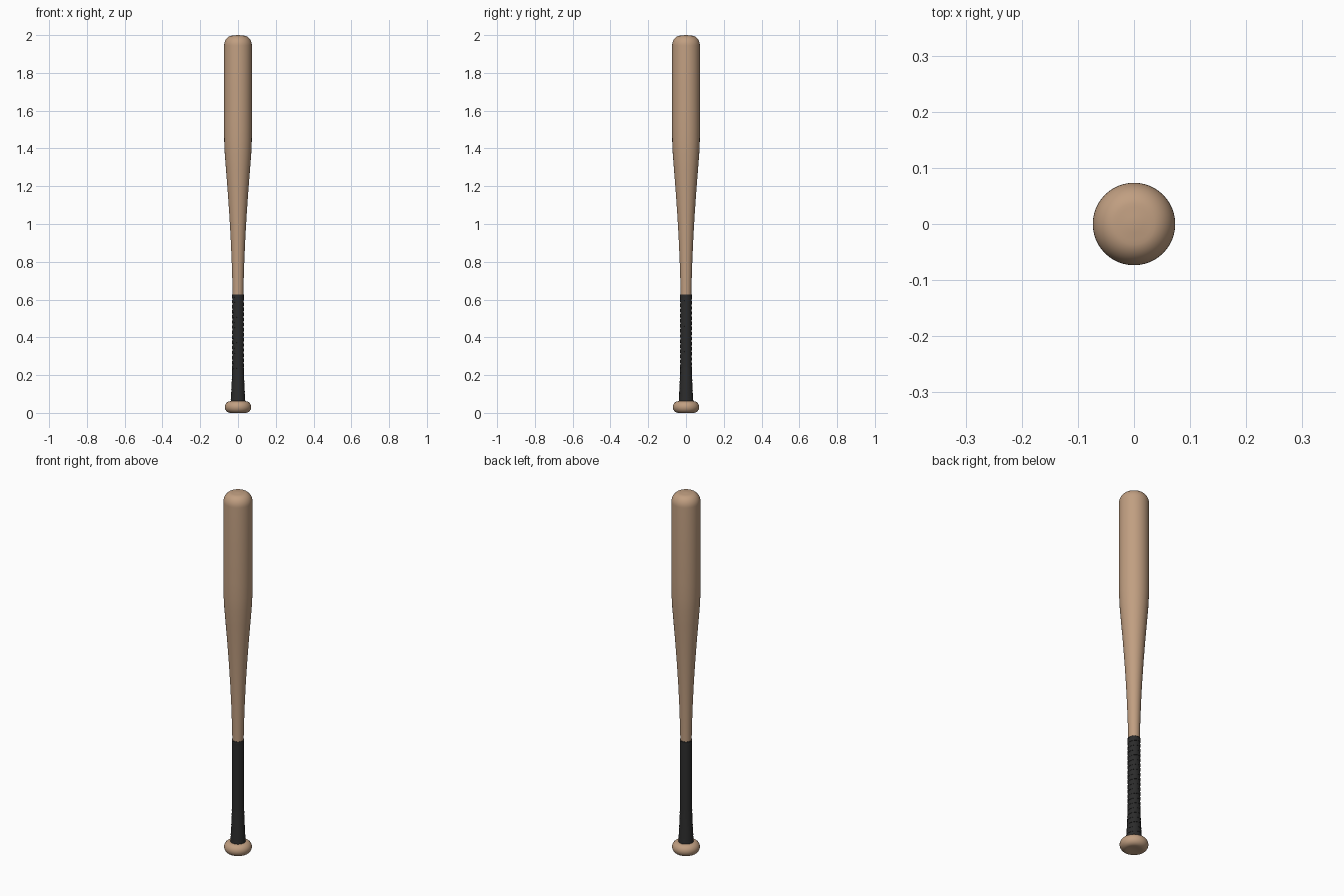
import bpy, bmesh, math

SEG = 48

cube = bpy.data.objects.get("Cube")
if cube:
    bpy.data.objects.remove(cube, do_unlink=True)


def material(name, color, rough):
    m = bpy.data.materials.new(name)
    m.use_nodes = True
    m.diffuse_color = (*color, 1)
    bsdf = m.node_tree.nodes["Principled BSDF"]
    bsdf.inputs["Base Color"].default_value = (*color, 1)
    bsdf.inputs["Roughness"].default_value = rough
    return m


wood = material("light wood", (0.53, 0.345, 0.22), 0.5)
tape = material("black tape", (0.024, 0.024, 0.024), 0.8)


def finish(name, bm, mat, angle):
    bmesh.ops.recalc_face_normals(bm, faces=bm.faces)
    mesh = bpy.data.meshes.new(name)
    bm.to_mesh(mesh)
    bm.free()
    mesh.materials.append(mat)
    obj = bpy.data.objects.new(name, mesh)
    bpy.context.collection.objects.link(obj)
    bpy.ops.object.select_all(action="DESELECT")
    obj.select_set(True)
    bpy.context.view_layer.objects.active = obj
    bpy.ops.object.shade_smooth_by_angle(angle=math.radians(angle))
    return obj


def lathe(name, profile, mat):
    """Revolve (radius, z) points about z."""
    bm = bmesh.new()
    verts = [bm.verts.new((r, 0, z)) for r, z in profile]
    edges = [bm.edges.new(pair) for pair in zip(verts, verts[1:])]
    bmesh.ops.spin(bm, geom=verts + edges, cent=(0, 0, 0), axis=(0, 0, 1),
                   angle=math.tau, steps=SEG)
    bmesh.ops.remove_doubles(bm, verts=bm.verts, dist=0.00005)
    return finish(name, bm, mat, 40)


def arc(r, z, rx, rz, start, end, steps):
    """Elliptical profile arc around (r, z), angles in degrees."""
    angles = [math.radians(start + (end - start) * i / steps) for i in range(steps + 1)]
    return [(r + rx * math.cos(a), z + rz * math.sin(a)) for a in angles]


# Barrel: slim neck, long taper and rounded tip
taper = [(0.028, 0.05), (0.028, 0.6), (0.03, 0.7), (0.034, 0.82), (0.039, 0.93),
         (0.046, 1.05), (0.055, 1.18), (0.063, 1.28), (0.07, 1.37), (0.073, 1.44),
         (0.0735, 1.52)]
tip = arc(0.03, 1.945, 0.0435, 0.052, 0, 90, 10)
lathe("barrel", taper + tip + [(0.015, 1.999), (0, 2.0)], wood)

# Knob: flattened ball at the base
knob = [(0, 0.004), (0.025, 0.002)] + arc(0.04, 0.031, 0.03, 0.031, -90, 90, 14)
lathe("knob", knob + [(0.02, 0.063)], wood)


# Grip: overlapping spiral tape, flared towards the knob
def grip_radius(z):
    flare = max(0, (0.26 - z) / 0.21)
    return 0.0295 + 0.0085 * flare ** 1.5


LOW, HIGH, PITCH = 0.055, 0.625, 0.027
bm = bmesh.new()
turns = math.ceil((HIGH - LOW) / PITCH) + 1
previous = None
for i in range(turns * SEG + 1):
    a = math.tau * i / SEG
    base = LOW + PITCH * (i / SEG - 1)
    rib = []
    for part, lift in ((0, 0), (0, 0.0018), (1, 0.0004)):
        z = min(max(base + PITCH * part, LOW), HIGH)
        r = grip_radius(z) + lift
        rib.append(bm.verts.new((r * math.cos(a), r * math.sin(a), z)))
    if previous:
        for k in range(2):
            bm.faces.new((previous[k], rib[k], rib[k + 1], previous[k + 1]))
    previous = rib
bmesh.ops.dissolve_degenerate(bm, edges=bm.edges, dist=0.00005)
finish("grip_tape", bm, tape, 40)

# Tape end: thin band closing the top of the grip
lathe("grip_end", [(0.0275, HIGH + 0.001), (0.0305, HIGH + 0.001),
                   (0.0305, HIGH - 0.02), (0.0275, HIGH - 0.02)], tape)
